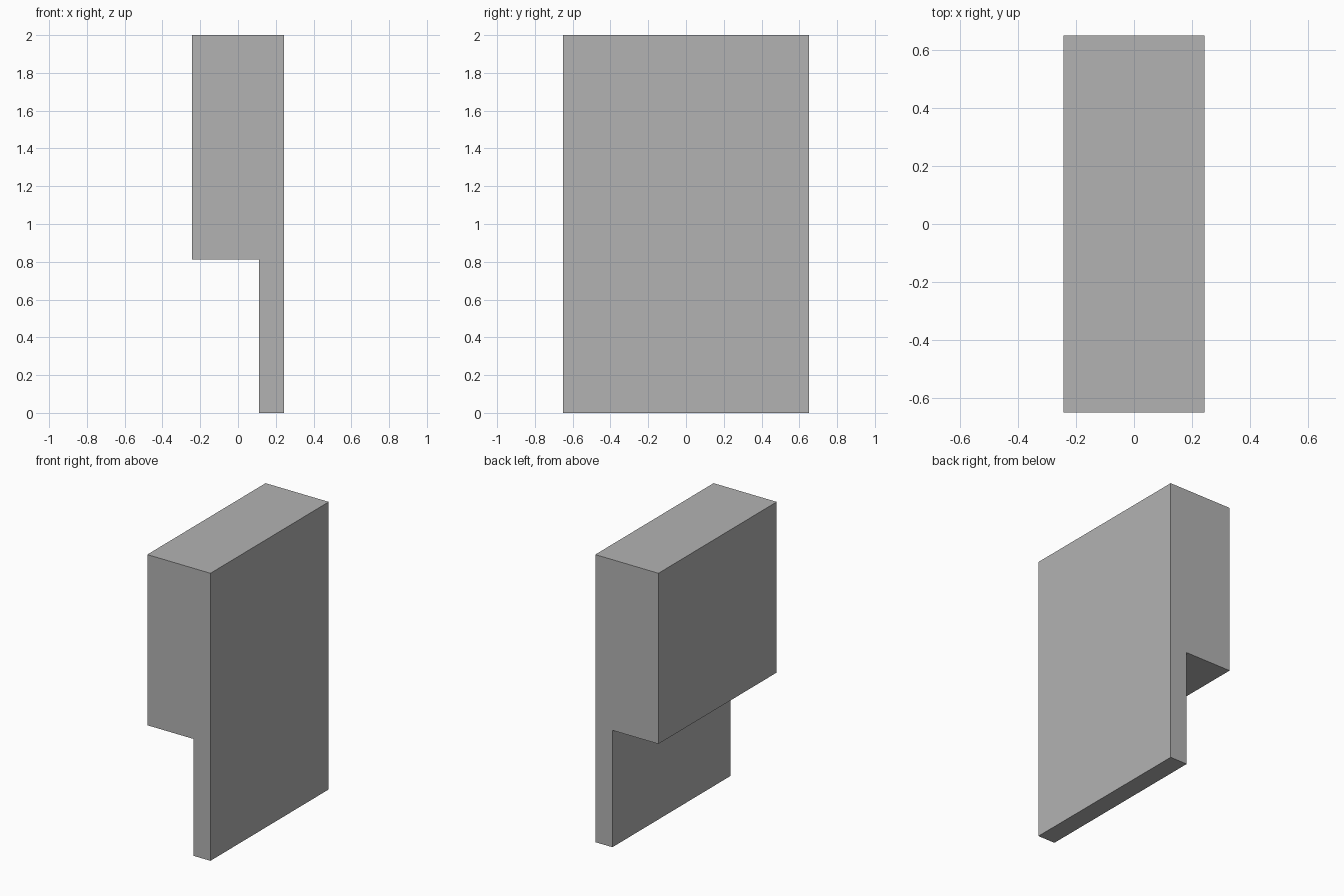
import bpy
import bmesh

cube = bpy.data.objects.get("Cube")
if cube:
    bpy.data.objects.remove(cube, do_unlink=True)

# Single flat grey
COLOUR = (0.45, 0.45, 0.45, 1.0)
grey = bpy.data.materials.new("plain_grey")
grey.use_nodes = True
grey.diffuse_color = COLOUR
grey.node_tree.nodes["Principled BSDF"].inputs["Base Color"].default_value = COLOUR

# Stepped profile in x and z: thick block above, thin slab below
HALF_WIDTH, HALF_DEPTH, HEIGHT = 0.243, 0.65, 2.0
STEP_X, STEP_Z = 0.111, 0.813
profile = [
    (STEP_X, 0), (HALF_WIDTH, 0), (HALF_WIDTH, HEIGHT),
    (-HALF_WIDTH, HEIGHT), (-HALF_WIDTH, STEP_Z), (STEP_X, STEP_Z),
]

# Extrude the profile from front to back
bm = bmesh.new()
face = bm.faces.new([bm.verts.new((x, -HALF_DEPTH, z)) for x, z in profile])
result = bmesh.ops.extrude_face_region(bm, geom=[face], use_keep_orig=True)
back = [v for v in result["geom"] if isinstance(v, bmesh.types.BMVert)]
bmesh.ops.translate(bm, verts=back, vec=(0, 2 * HALF_DEPTH, 0))
bmesh.ops.recalc_face_normals(bm, faces=bm.faces)

mesh = bpy.data.meshes.new("stepped_panel")
bm.to_mesh(mesh)
bm.free()
mesh.materials.append(grey)
panel = bpy.data.objects.new("stepped_panel", mesh)
bpy.context.collection.objects.link(panel)
